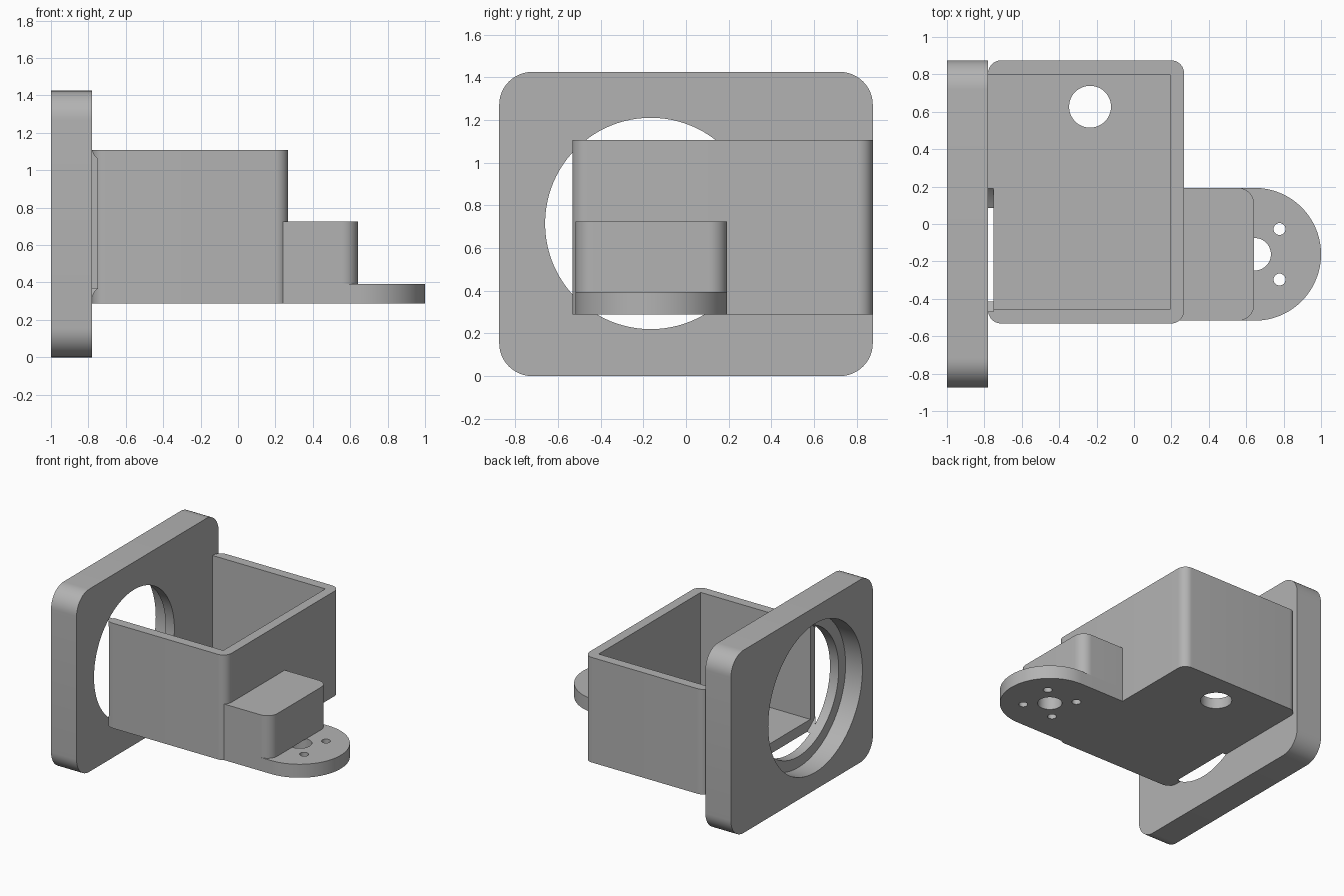
import bpy
import bmesh
import math
from mathutils import Matrix, Vector

cube = bpy.data.objects.get("Cube")
if cube:
    bpy.data.objects.remove(cube, do_unlink=True)

grey = bpy.data.materials.new("plain grey")
grey.use_nodes = True
colour = (0.45, 0.45, 0.45, 1.0)
grey.diffuse_color = colour
grey.node_tree.nodes["Principled BSDF"].inputs["Base Color"].default_value = colour

# Local z of a prism points along world x, local x/y become world y/z
ALONG_X = Matrix(((0, 0, 1, 0), (1, 0, 0, 0), (0, 1, 0, 0), (0, 0, 0, 1)))
UPRIGHT = Matrix.Identity(4)


def rounded(x0, x1, y0, y1, radii, steps=12):
    """Outline with corner radii in order: low-low, high-low, high-high, low-high."""
    points = []
    corners = ((x0, y0, 1, 1), (x1, y0, -1, 1), (x1, y1, -1, -1), (x0, y1, 1, -1))
    for i, ((x, y, sx, sy), r) in enumerate(zip(corners, radii)):
        if r == 0:
            points.append((x, y))
            continue
        for k in range(steps + 1):
            a = math.pi * (1 + i / 2 + k / steps / 2)
            points.append((x + sx * r + r * math.cos(a), y + sy * r + r * math.sin(a)))
    return points


def circle(x, y, r, sides=96):
    return [(x + r * math.cos(math.tau * k / sides), y + r * math.sin(math.tau * k / sides))
            for k in range(sides)]


def prism(name, outline, low, high, frame=UPRIGHT):
    bm = bmesh.new()
    base = bm.faces.new([bm.verts.new((x, y, low)) for x, y in outline])
    top = bmesh.ops.extrude_face_region(bm, geom=[base])["geom"]
    bmesh.ops.translate(bm, vec=Vector((0, 0, high - low)),
                        verts=[g for g in top if isinstance(g, bmesh.types.BMVert)])
    bm.transform(frame)
    bmesh.ops.remove_doubles(bm, verts=bm.verts, dist=1e-5)
    bmesh.ops.recalc_face_normals(bm, faces=bm.faces)
    mesh = bpy.data.meshes.new(name)
    bm.to_mesh(mesh)
    bm.free()
    mesh.materials.append(grey)
    obj = bpy.data.objects.new(name, mesh)
    bpy.context.collection.objects.link(obj)
    return obj


def finish(obj, cutters=()):
    """Cut the holes, drop the cutters and smooth the round edges."""
    bpy.ops.object.select_all(action="DESELECT")
    bpy.context.view_layer.objects.active = obj
    obj.select_set(True)
    for cutter in cutters:
        mod = obj.modifiers.new("hole", "BOOLEAN")
        mod.operation = "DIFFERENCE"
        mod.solver = "EXACT"
        mod.object = cutter
        bpy.ops.object.modifier_apply(modifier=mod.name)
        bpy.data.objects.remove(cutter, do_unlink=True)
    bpy.ops.object.shade_smooth_by_angle(angle=math.radians(30))


# Square mounting plate with a stepped round opening
bore = (-0.165, 0.715)
plate = prism("mounting_plate", rounded(-0.875, 0.875, 0, 1.425, [0.155] * 4),
              -1, -0.78, ALONG_X)
finish(plate, [
    prism("recess", circle(*bore, 0.58), -1.1, -0.855, ALONG_X),
    prism("opening", circle(*bore, 0.495), -0.9, -0.7, ALONG_X),
])

# Open-topped box, its end against the plate left open
box = prism("open_box", rounded(-0.78, 0.268, -0.532, 0.875, [0.07] * 4), 0.288, 1.107)
finish(box, [
    prism("cavity", rounded(-0.9, 0.193, -0.457, 0.8, [0] * 4), 0.37, 1.3),
    prism("box_notch", circle(*bore, 0.495), -0.9, -0.752, ALONG_X),
    prism("floor_hole", circle(-0.235, 0.627, 0.112, 48), 0.2, 0.5),
])

# Raised arm block on the box end
arm = prism("arm_block", rounded(0.24, 0.642, -0.517, 0.193, [0, 0.085, 0.085, 0]),
            0.393, 0.725)
finish(arm)

# Round-ended foot under the arm, with a centre hole and four screw holes
cx, cy = 0.645, -0.162
foot = prism("round_foot", rounded(0.24, 1.0, cy - 0.355, cy + 0.355,
                                   [0, 0.355, 0.355, 0], 32), 0.288, 0.393)
holes = [prism("centre_hole", circle(cx, cy, 0.087, 48), 0.2, 0.5)]
for sx in (-1, 1):
    for sy in (-1, 1):
        holes.append(prism("screw_hole", circle(cx + sx * 0.133, cy + sy * 0.135, 0.032, 32),
                           0.2, 0.5))
finish(foot, holes)
